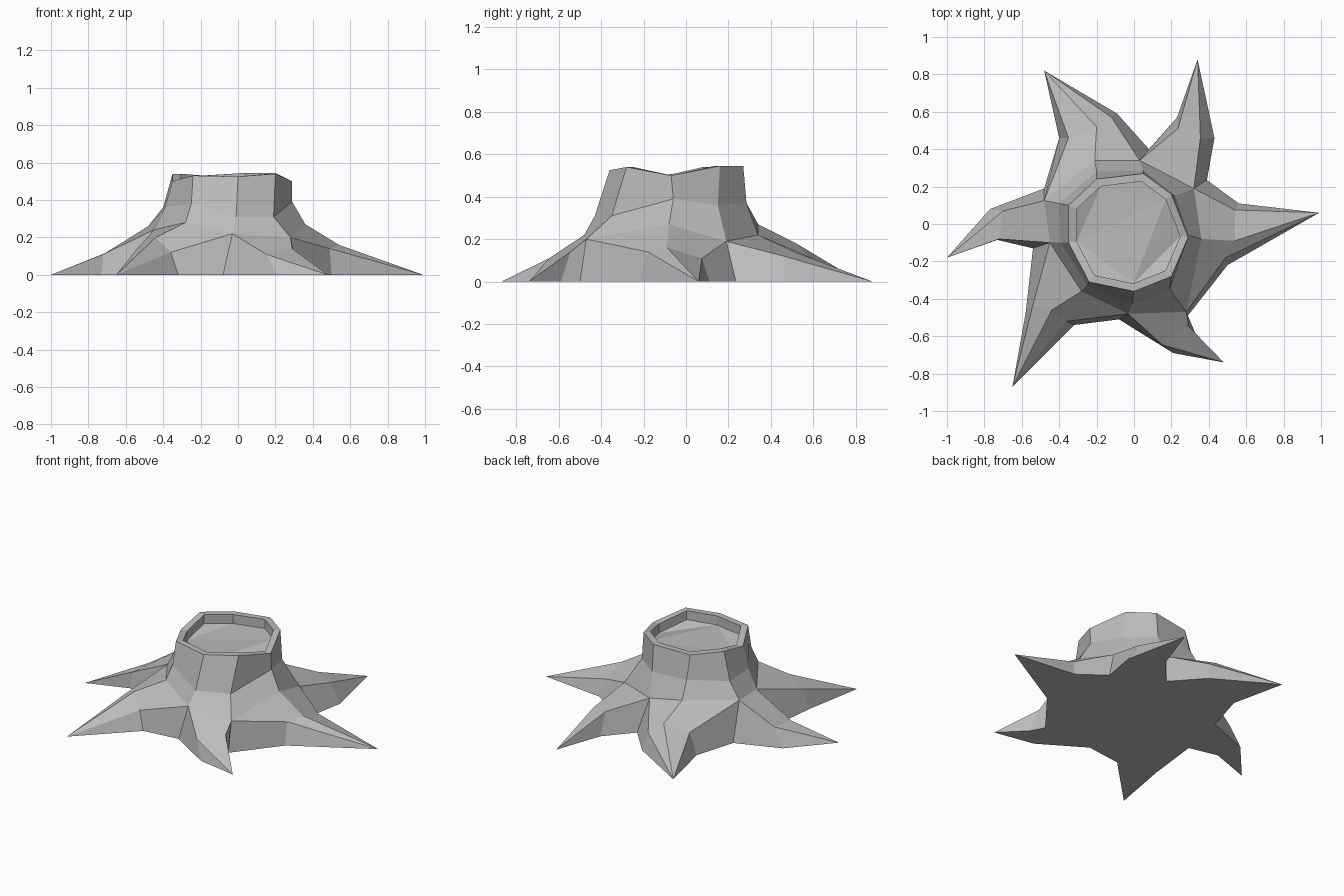
import bpy, bmesh
from mathutils import Vector

if "Cube" in bpy.data.objects:
    bpy.data.objects.remove(bpy.data.objects["Cube"])

# Trunk rings, nine points each, counterclockwise from the right side
rim = [(.29, -.07, .50), (.20, .16, .545), (.05, .27, .545), (-.20, .24, .53), (-.35, .10, .54),
       (-.35, -.10, .50), (-.24, -.31, .53), (0, -.36, .525), (.20, -.28, .54)]
waist = [(.29, -.06, .39), (.22, .15, .36), (.05, .285, .37), (-.20, .28, .38), (-.40, .11, .36),
         (-.39, -.10, .36), (-.25, -.33, .38), (-.01, -.43, .31), (.19, -.35, .31)]
base = [(.36, -.08, .27), (.32, .19, .19), (.03, .34, .22), (-.21, .34, .27), (-.48, .125, .26),
        (-.45, -.10, .24), (-.28, -.36, .28), (-.03, -.48, .22), (.28, -.47, .20)]

# Ground points in the valleys between roots, keyed by base ring index
valley = {1: (.39, .235), 2: (.08, .40), 4: (-.48, .19), 5: (-.54, -.13), 7: (-.08, -.51), 8: (.28, -.50)}

# Roots: base indices, tip, ground sides (first, last), knuckle points across the top
roots = [
    ((8, 0, 1), (.99, .06), ((.50, -.22), (.56, .11)), [(.49, -.18, .14), (.54, -.09, .16), (.54, .075, .11)]),
    ((1, 2), (.34, .88), ((.43, .46), (.23, .57)), [(.355, .46, .12), (.235, .51, .14)]),
    ((2, 3, 4), (-.48, .82), ((-.09, .59), (-.40, .46)), [(-.12, .57, .12), (-.20, .52, .18), (-.35, .46, .14)]),
    ((4, 5), (-1.0, -.18), ((-.77, .08), (-.73, -.085)), [(-.70, .07, .12), (-.72, -.08, .11)]),
    ((5, 6, 7), (-.65, -.87), ((-.58, -.48), (-.32, -.54)), [(-.54, -.43, .14), (-.44, -.46, .20), (-.36, -.52, .12)]),
    ((7, 8), (.48, -.74), ((.21, -.69), (.33, -.59)), [(.15, -.645, .11), (.29, -.545, .14)]),
]

bm = bmesh.new()


def ring(points):
    return [bm.verts.new(p) for p in points]


def bridge(lower, upper):
    n = len(lower)
    for i in range(n):
        j = (i + 1) % n
        bm.faces.new((lower[i], lower[j], upper[j], upper[i]))


# Trunk wall, flat rim and sunken cut face
centre = Vector((-.03, -.045, 0))
lip = [tuple(centre.lerp(Vector((x, y, 0)), .865).xy) + (z,) for x, y, z in rim]
floor = [(x, y, z - .06) for x, y, z in lip]
base_v, waist_v, rim_v, lip_v, floor_v = (ring(r) for r in (base, waist, rim, lip, floor))
for a, b in ((base_v, waist_v), (waist_v, rim_v), (rim_v, lip_v), (lip_v, floor_v)):
    bridge(a, b)
cut_face = bm.faces.new(floor_v)
bmesh.ops.triangulate(bm, faces=[cut_face])

# Roots, with the ground outline gathered for the underside
ground = {k: bm.verts.new((*p, 0)) for k, p in valley.items()}
outline = []
for idx, tip, sides, knuckles in roots:
    top = [base_v[i] for i in idx]
    knee = ring(knuckles)
    end = bm.verts.new((*tip, 0))
    g0, g1 = (bm.verts.new((*p, 0)) for p in sides)
    inner = [ground[idx[0]]] + top + [ground[idx[-1]]]
    outer = [g0] + knee + [g1]
    for i in range(len(inner) - 1):
        bm.faces.new((inner[i], outer[i], outer[i + 1], inner[i + 1]))
        bm.faces.new((outer[i], end, outer[i + 1]))
    outline += [ground[idx[0]], g0, end, g1]
bm.faces.new(outline[::-1])

bmesh.ops.recalc_face_normals(bm, faces=bm.faces[:])
mesh = bpy.data.meshes.new("tree_stump")
bm.to_mesh(mesh)
bm.free()
stump = bpy.data.objects.new("tree_stump", mesh)
bpy.context.collection.objects.link(stump)

grey = bpy.data.materials.new("grey_wood")
grey.diffuse_color = (.5, .5, .5, 1)
grey.use_nodes = True
grey.node_tree.nodes["Principled BSDF"].inputs["Base Color"].default_value = grey.diffuse_color
mesh.materials.append(grey)
